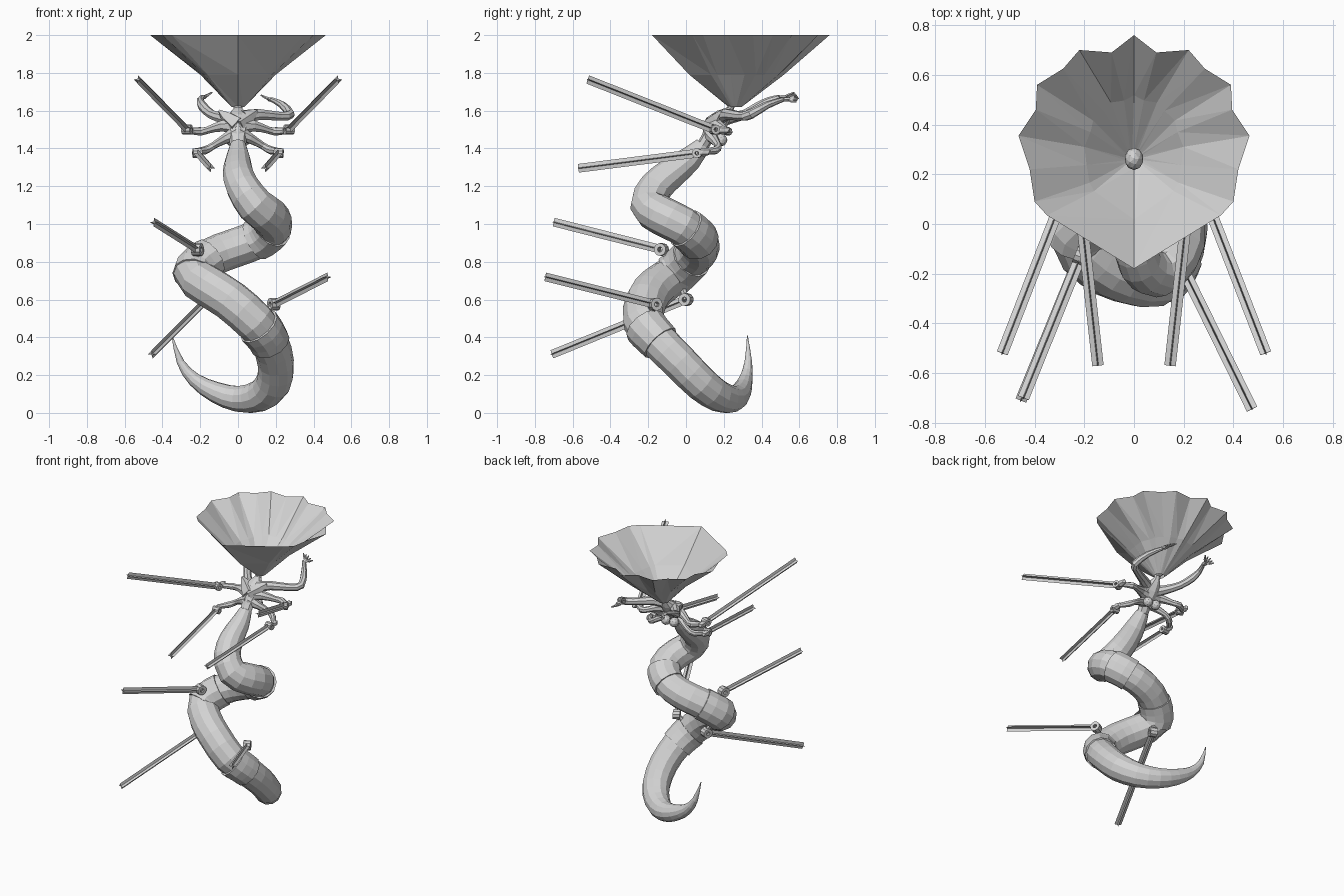
import bpy, bmesh, math
from mathutils import Vector, Matrix

if "Cube" in bpy.data.objects:
    bpy.data.objects.remove(bpy.data.objects["Cube"])

grey = bpy.data.materials.new("plain_grey")
grey.diffuse_color = (0.65, 0.65, 0.65, 1)
grey.use_nodes = True
grey.node_tree.nodes["Principled BSDF"].inputs["Base Color"].default_value = grey.diffuse_color


def finish(name, bm):
    bmesh.ops.recalc_face_normals(bm, faces=bm.faces[:])
    me = bpy.data.meshes.new(name)
    bm.to_mesh(me)
    bm.free()
    me.materials.append(grey)
    ob = bpy.data.objects.new(name, me)
    bpy.context.collection.objects.link(ob)
    return ob


def catmull(pts, t):
    """Point (x, y, z, radius) on a smooth path at control index t."""
    n = len(pts)
    i = min(int(t), n - 2)
    u = t - i
    p0, p1, p2, p3 = [Vector(pts[max(0, min(n - 1, k))]) for k in (i - 1, i, i + 1, i + 2)]
    return 0.5 * (2 * p1 + (p2 - p0) * u + (2 * p0 - 5 * p1 + 4 * p2 - p3) * u * u
                  + (3 * p1 - p0 - 3 * p2 + p3) * u ** 3)


def sweep(bm, samples, sides, grow=0.0, flat=1.0):
    """Sweep a polygon along (x, y, z, r) samples with a steady frame."""
    P = [Vector(s[:3]) for s in samples]
    rings, side = [], Vector((1, 0, 0))
    for i, p in enumerate(P):
        d = (P[min(i + 1, len(P) - 1)] - P[max(i - 1, 0)]).normalized()
        side = side - d * side.dot(d)
        if side.length < 1e-3:
            side = d.orthogonal()
        side.normalize()
        up = d.cross(side)
        r = max(samples[i][3], 0.001) + grow
        rings.append([bm.verts.new(p + r * (math.cos(a) * side + flat * math.sin(a) * up))
                      for a in (2 * math.pi * k / sides for k in range(sides))])
    for a, b in zip(rings, rings[1:]):
        for k in range(sides):
            m = (k + 1) % sides
            bm.faces.new((a[k], a[m], b[m], b[k]))
    bm.faces.new(rings[0][::-1])
    bm.faces.new(rings[-1])


def tube(name, pts, sides=8, steps=2, t0=0.0, t1=None, grow=0.0, flat=1.0):
    t1 = len(pts) - 1 if t1 is None else t1
    n = max(1, round((t1 - t0) * steps))
    bm = bmesh.new()
    sweep(bm, [catmull(pts, t0 + (t1 - t0) * i / n) for i in range(n + 1)], sides, grow, flat)
    return finish(name, bm)


def ball(name, loc, size, sub=2):
    bm = bmesh.new()
    bmesh.ops.create_icosphere(bm, subdivisions=sub, radius=1,
                               matrix=Matrix.Translation(loc) @ Matrix.Diagonal((*size, 1)))
    return finish(name, bm)


# coiled serpent body, tail tip to waist
body = [(-.35, .325, .41, .002), (-.305, .33, .27, .02), (-.23, .315, .175, .037),
        (-.12, .29, .11, .056), (0, .25, .074, .07), (.11, .175, .088, .084),
        (.185, .08, .155, .094), (.2, -.03, .265, .097), (.165, -.145, .38, .101),
        (.09, -.225, .48, .109), (-.04, -.21, .595, .11), (-.15, -.155, .665, .11),
        (-.235, -.06, .735, .106), (-.15, .03, .82, .104), (-.02, .075, .872, .103),
        (.11, .06, .922, .103), (.185, -.02, .99, .104), (.16, -.13, 1.045, .104),
        (.09, -.197, 1.10, .1), (.025, -.16, 1.195, .09), (0, -.07, 1.275, .081),
        (0, .02, 1.345, .066), (0, .09, 1.42, .042)]
tube("serpent_body", body, sides=12, steps=2)

# armour bands round the body
for i, (a, b) in enumerate([(7.9, 8.8), (11.9, 13), (14.8, 15.8)]):
    tube(f"body_band_{i + 1}", body, 12, 3, a, b, grow=.009)

# torso, chest, neck and head
tube("torso", [(0, .08, 1.40, .042), (0, .11, 1.45, .045), (0, .145, 1.50, .06),
               (0, .18, 1.55, .066), (0, .215, 1.585, .045), (0, .235, 1.61, .024),
               (0, .25, 1.65, .022)], sides=8, steps=1, flat=.75)
for s in (-1, 1):
    ball("chest", (s * .033, .185, 1.445), (.033, .034, .034))
ball("head", (0, .262, 1.672), (.038, .045, .052))

# pleated open hood: half outline at z = 2, mirrored; pleats soften to a round base
half = [(.09, .69), (.22, .70), (.285, .625), (.39, .56), (.395, .46), (.465, .355),
        (.42, .22), (.40, .09), (.35, .035)]
rim = [(0, .76)] + half + [(0, -.18)] + [(-x, y) for x, y in reversed(half)]
bm = bmesh.new()
rings = []
for z, sx, sy, rnd in ((1.62, .035, .035, 1), (1.79, .2, .25, .5), (2.0, .46, .47, 0)):
    ring = []
    for x, y in rim:
        a = math.atan2(y - .26, x)
        px = x * sx / .46 * (1 - rnd) + math.cos(a) * sx * rnd
        py = (y - .26) * sy / .47 * (1 - rnd) + math.sin(a) * sy * rnd
        if rnd == 0:
            px, py = x, y - .26
        ring.append(bm.verts.new((px, .26 + py, z)))
    rings.append(ring)
for a, b in zip(rings, rings[1:]):
    for k in range(len(rim)):
        m = (k + 1) % len(rim)
        bm.faces.new((a[k], b[k], b[m]))
        bm.faces.new((a[k], b[m], a[m]))
finish("pleated_hood", bm)


def sword(name, grip, tip, R=.034):
    """Ring grip with a blade of two crossed thin fins."""
    g, t = Vector(grip), Vector(tip)
    d = (t - g).normalized()
    side = d.cross(Vector((0, 0, 1))).normalized()
    up = side.cross(d)
    # blade
    bm = bmesh.new()
    ends = []
    for p in (g + d * .02, t):
        ends.append([bm.verts.new(p + (.004 if k % 2 else .023) *
                                  (math.cos(k * math.pi / 4) * side + math.sin(k * math.pi / 4) * up))
                     for k in range(8)])
    for k in range(8):
        m = (k + 1) % 8
        bm.faces.new((ends[0][k], ends[0][m], ends[1][m], ends[1][k]))
    bm.faces.new(ends[0][::-1])
    bm.faces.new(ends[1])
    finish(name + "_blade", bm)
    # hollow ring
    bm = bmesh.new()
    loops = []
    for r, h in ((R, -.024), (R, .024), (R * .4, .024), (R * .4, -.024)):
        loops.append([bm.verts.new(g + side * h + r * (math.cos(a) * d + math.sin(a) * up))
                      for a in (math.pi * k / 5 for k in range(10))])
    for j in range(4):
        a, b = loops[j], loops[(j + 1) % 4]
        for k in range(10):
            m = (k + 1) % 10
            bm.faces.new((a[k], a[m], b[m], b[k]))
    finish(name + "_grip", bm)


# three swords mounted on the coils by short stems
for i, (grip, tip, foot) in enumerate([
        ((-.215, -.13, .865), (-.445, -.70, 1.01), (-.215, -.07, .78)),
        ((-.165, 0, .60), (-.455, -.71, .31), (-.2, -.03, .70)),
        ((.19, -.165, .575), (.475, -.745, .72), (.12, -.2, .49))]):
    sword(f"coil_sword_{i + 1}", grip, tip)
    tube(f"coil_sword_stem_{i + 1}", [(*foot, .022), (*grip, .014)], 6, 1)

# four sword arms, mirrored left and right
for s, word in ((-1, "left"), (1, "right")):
    tube(f"{word}_upper_sword_arm", [(0, .15, 1.515, .05), (s * .08, .17, 1.52, .032),
         (s * .16, .21, 1.497, .02), (s * .2, .225, 1.49, .023), (s * .27, .18, 1.495, .016)], 8, 2)
    ball(f"{word}_upper_fist", (s * .27, .195, 1.497), (.022, .045, .024), 1)
    sword(f"{word}_upper_sword", (s * .27, .15, 1.50), (s * .53, -.52, 1.765), .026)
    tube(f"{word}_lower_sword_arm", [(0, .13, 1.48, .045), (s * .06, .14, 1.455, .029),
         (s * .13, .17, 1.415, .019), (s * .175, .155, 1.39, .022), (s * .225, .09, 1.385, .015)], 8, 2)
    ball(f"{word}_lower_fist", (s * .225, .095, 1.38), (.022, .04, .024), 1)
    sword(f"{word}_lower_sword", (s * .215, .06, 1.375), (s * .145, -.57, 1.295), .026)
    # pointed shoulder blade
    tube(f"{word}_shoulder_blade", [(0, .14, 1.52, .055), (s * .06, .175, 1.565, .036),
                                    (s * .10, .19, 1.60, .008)], 5, 1)


def free_arm(word, pts, spread):
    """Bare arm ending in an open hand with fingers."""
    tube(f"{word}_free_arm", pts, 8, 2)
    w = Vector(pts[-1][:3])
    d = (w - Vector(pts[-2][:3])).normalized()
    d = (d + Vector((0, 1.2, -.2))).normalized()
    c = w + d * .03
    tube(f"{word}_palm", [(*w, .013), (*(w + d * .018), .021), (*(w + d * .04), .017)], 6, 1, flat=.6)
    for k in range(5):
        out = Vector((spread * (k - 2) * .011, 0, .005 * (k - 2)))
        m = c + d * .02 + out
        e = c + d * (.06 - .006 * abs(k - 2)) + out * 1.7 + Vector((0, 0, .004))
        tube(f"{word}_finger", [(*c, .008), (*m, .0075), (*e, .004)], 5, 1)


# two reaching arms, each in its own pose
free_arm("left", [(-.03, .18, 1.55, .038), (-.08, .23, 1.56, .031), (-.14, .31, 1.58, .025),
                  (-.185, .38, 1.62, .026), (-.2, .44, 1.655, .018), (-.185, .495, 1.672, .013)], 1)
free_arm("right", [(.03, .18, 1.565, .038), (.11, .22, 1.58, .031), (.22, .29, 1.57, .025),
                   (.275, .34, 1.58, .026), (.235, .43, 1.63, .02), (.18, .51, 1.658, .013)], -1)
